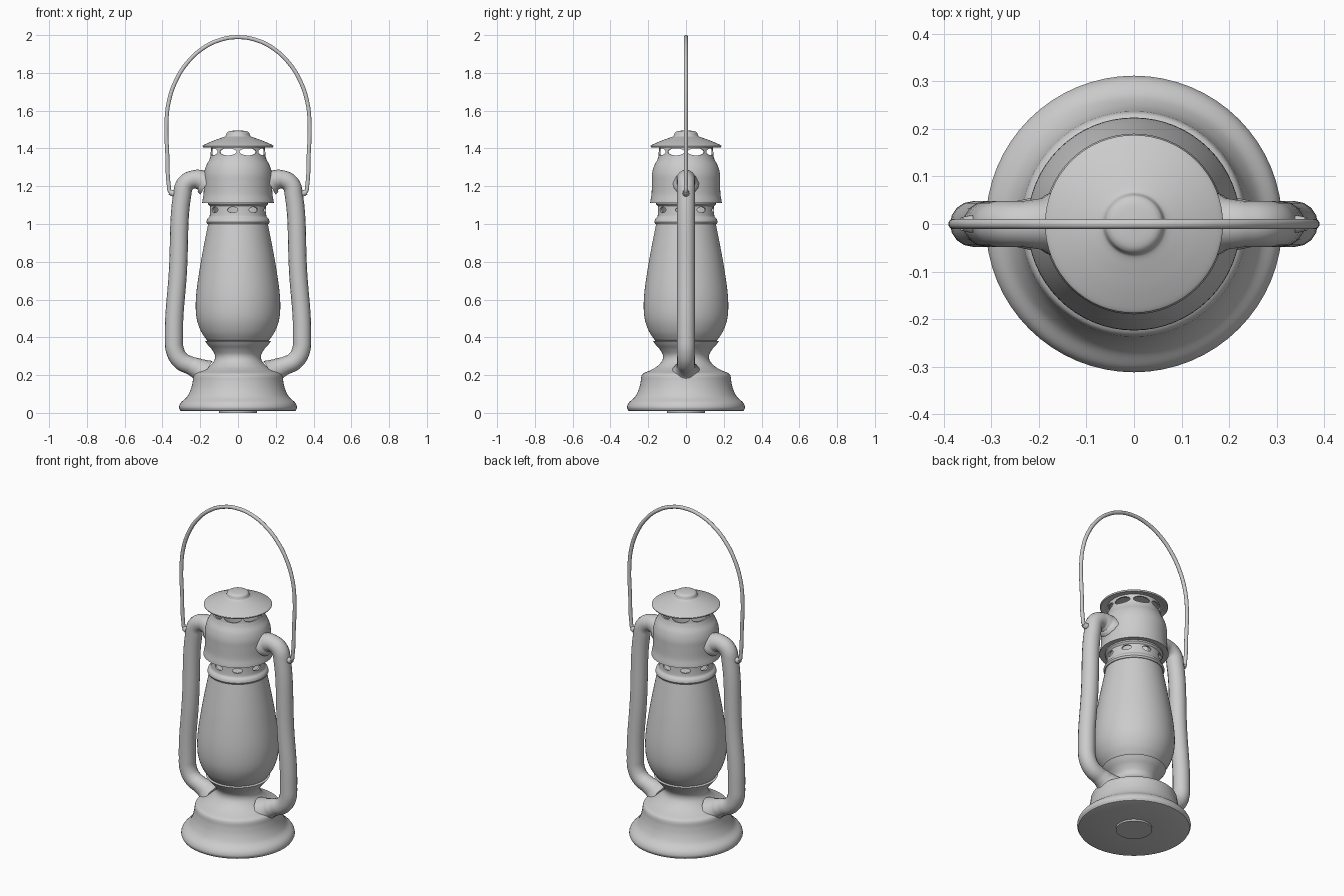
import bpy, bmesh, math
from mathutils import Vector, Matrix

if "Cube" in bpy.data.objects:
    bpy.data.objects.remove(bpy.data.objects["Cube"])


def smooth_run(pts, n=5):
    # Catmull-Rom interpolation of one smooth stretch of a profile
    p = [Vector(q) for q in pts]
    if len(p) < 3:
        return p
    p = [2 * p[0] - p[1]] + p + [2 * p[-1] - p[-2]]
    out = []
    for a, b, c, d in zip(p, p[1:], p[2:], p[3:]):
        for i in range(n):
            t = i / n
            out.append(0.5 * (2 * b + (c - a) * t + (2 * a - 5 * b + 4 * c - d) * t * t
                              + (3 * b - a - 3 * c + d) * t ** 3))
    return out + [p[-2]]


def finish(ob, angle=40):
    bpy.ops.object.select_all(action='DESELECT')
    ob.select_set(True)
    bpy.context.view_layer.objects.active = ob
    bpy.ops.object.shade_smooth_by_angle(angle=math.radians(angle))


def add_mesh(name, bm):
    me = bpy.data.meshes.new(name)
    bm.to_mesh(me)
    bm.free()
    ob = bpy.data.objects.new(name, me)
    bpy.context.collection.objects.link(ob)
    return ob


def lathe(name, runs, closed=False, segs=64):
    # Each run is smoothed on its own; corners stay sharp between runs
    prof = [q for r in runs for q in smooth_run(r)]
    if closed:
        prof.append(prof[0])
    bm = bmesh.new()
    vs = [bm.verts.new((max(q.x, 0), 0, q.y)) for q in prof]
    es = [bm.edges.new(e) for e in zip(vs, vs[1:])]
    bmesh.ops.spin(bm, geom=vs + es, cent=(0, 0, 0), axis=(0, 0, 1),
                   angle=2 * math.pi, steps=segs)
    bmesh.ops.remove_doubles(bm, verts=bm.verts, dist=0.0003)
    bmesh.ops.recalc_face_normals(bm, faces=bm.faces)
    return add_mesh(name, bm)


def cut_holes(ob, z, r, width, height, start):
    # Ring of eight oval vents
    bm = bmesh.new()
    for k in range(8):
        m = (Matrix.Rotation(math.radians(start + 45 * k), 4, 'Z')
             @ Matrix.Translation((r, 0, z))
             @ Matrix.Rotation(math.pi / 2, 4, 'Y')
             @ Matrix.Diagonal((height / 2, width / 2, 1, 1)))
        bmesh.ops.create_cone(bm, cap_ends=True, segments=24, radius1=1, radius2=1,
                              depth=0.08, matrix=m)
    cutter = add_mesh("vent_cutter", bm)
    cutter.hide_render = True
    mod = ob.modifiers.new("vents", 'BOOLEAN')
    mod.operation = 'DIFFERENCE'
    mod.solver = 'EXACT'
    mod.object = cutter
    bpy.context.view_layer.objects.active = ob
    bpy.ops.object.modifier_apply(modifier=mod.name)
    bpy.data.objects.remove(cutter)


def tube(name, pts, radius, res=6):
    # pts: (x, z, radius scale)
    cu = bpy.data.curves.new(name, 'CURVE')
    cu.dimensions = '3D'
    cu.bevel_depth = radius
    cu.bevel_resolution = res
    cu.resolution_u = 8
    cu.use_fill_caps = True
    sp = cu.splines.new('BEZIER')
    sp.bezier_points.add(len(pts) - 1)
    for b, (x, z, s) in zip(sp.bezier_points, pts):
        b.co = (x, 0, z)
        b.radius = s
        b.handle_left_type = b.handle_right_type = 'AUTO'
    ob = bpy.data.objects.new(name, cu)
    bpy.context.collection.objects.link(ob)
    bpy.ops.object.select_all(action='DESELECT')
    ob.select_set(True)
    bpy.context.view_layer.objects.active = ob
    bpy.ops.object.convert(target='MESH')
    finish(bpy.context.object, 50)


# Fuel tank base with narrow waist and flared burner cup
finish(lathe("base", [
    [(0, 0), (0.1, 0.0)], [(0.1, 0.01), (0.3, 0.01)],
    [(0.305, 0.012), (0.312, 0.03), (0.302, 0.055), (0.27, 0.085), (0.25, 0.125),
     (0.24, 0.165), (0.236, 0.195), (0.225, 0.21), (0.19, 0.225), (0.155, 0.245),
     (0.127, 0.275), (0.122, 0.305), (0.138, 0.335), (0.16, 0.36), (0.175, 0.38)],
    [(0.165, 0.382), (0, 0.375)]]))

# Glass globe
finish(lathe("glass_globe", [
    [(0, 0.38), (0.155, 0.38)],
    [(0.165, 0.385), (0.195, 0.43), (0.217, 0.49), (0.224, 0.56), (0.219, 0.65),
     (0.2, 0.78), (0.178, 0.9), (0.157, 1.005)],
    [(0.15, 1.01), (0, 1.01)]]))

# Vented collar above the glass
collar = lathe("vent_collar", [
    [(0.15, 1.0), (0.163, 1.0)],
    [(0.168, 1.01), (0.163, 1.025), (0.152, 1.038), (0.149, 1.05)],
    [(0.149, 1.095), (0.158, 1.105)], [(0.158, 1.118), (0.138, 1.118)],
    [(0.14, 1.01)]], closed=True)
cut_holes(collar, 1.075, 0.145, 0.055, 0.03, -11.25)
finish(collar)

# Hood shell with larger vents near the top
hood = lathe("hood", [
    [(0.14, 1.115), (0.185, 1.112)],
    [(0.19, 1.112), (0.188, 1.125), (0.182, 1.16), (0.181, 1.22), (0.18, 1.265),
     (0.17, 1.305), (0.153, 1.338), (0.145, 1.36)],
    [(0.143, 1.418), (0.135, 1.418)], [(0.136, 1.358), (0.145, 1.33), (0.162, 1.3),
     (0.171, 1.262), (0.173, 1.16), (0.175, 1.122)], [(0.14, 1.122)]], closed=True)
cut_holes(hood, 1.382, 0.142, 0.095, 0.038, 22.5)
finish(hood)

# Chimney cap with knob
finish(lathe("chimney_cap", [
    [(0, 1.412), (0.14, 1.412), (0.178, 1.405)],
    [(0.184, 1.406), (0.187, 1.411), (0.182, 1.418), (0.14, 1.437), (0.1, 1.452),
     (0.07, 1.463), (0.063, 1.472), (0.058, 1.484), (0.042, 1.492), (0, 1.496)]]))

# Side air tubes and handle lugs
for side, s in (("left", -1), ("right", 1)):
    tube(side + "_air_tube", [
        (s * 0.165, 1.215, 1.45), (s * 0.195, 1.232, 1.12), (s * 0.235, 1.236, 1),
        (s * 0.278, 1.212, 1), (s * 0.296, 1.15, 1), (s * 0.318, 0.75, 1),
        (s * 0.339, 0.4, 1), (s * 0.332, 0.325, 1), (s * 0.3, 0.275, 1),
        (s * 0.25, 0.25, 1), (s * 0.215, 0.235, 1.15), (s * 0.175, 0.21, 1.6)], 0.048)
    tube(side + "_handle_lug", [(s * 0.32, 1.165, 1), (s * 0.345, 1.163, 1),
                                (s * 0.362, 1.17, 0.8)], 0.018, 3)

# Wire carrying handle
half = [(0.335, 1.163, 1), (0.358, 1.17, 1), (0.367, 1.21, 1), (0.374, 1.36, 1)]
arc = [(0.379 * math.cos(a), 1.53 + 0.459 * math.sin(a), 1)
       for a in [math.pi * i / 12 for i in range(13)]]
tube("carrying_handle", half + arc + [(-x, z, r) for x, z, r in reversed(half)], 0.011, 3)
